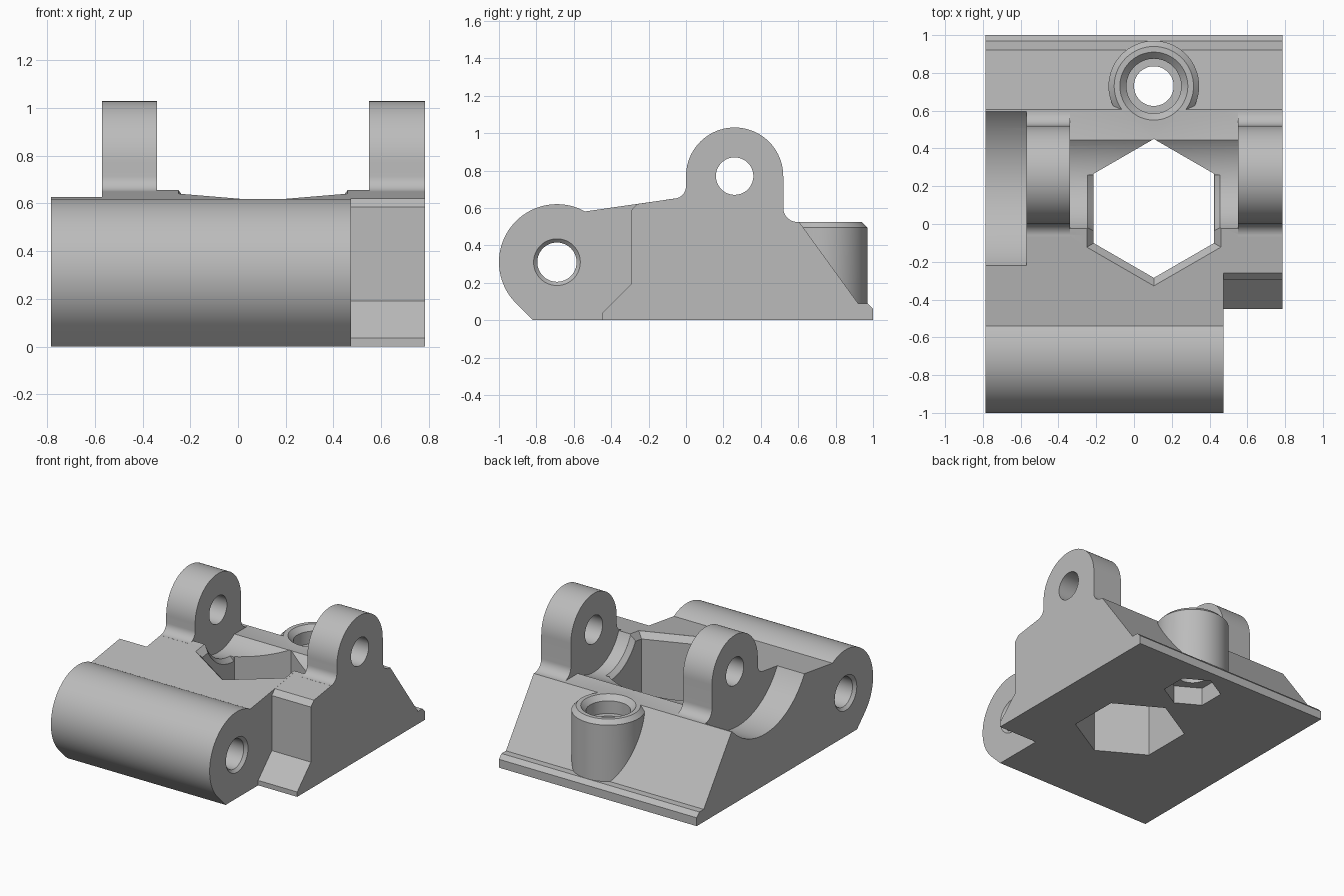
import bpy, bmesh, math
from math import sin, cos, radians, sqrt

cube = bpy.data.objects.get("Cube")
if cube:
    bpy.data.objects.remove(cube, do_unlink=True)

grey = bpy.data.materials.new("plain grey")
grey.use_nodes = True
colour = (0.5, 0.5, 0.5, 1)
grey.diffuse_color = colour
grey.node_tree.nodes["Principled BSDF"].inputs["Base Color"].default_value = colour


def loft(name, loops):
    """Closed solid skinned through matching loops of 3D points."""
    bm = bmesh.new()
    rings = [[bm.verts.new(p) for p in loop] for loop in loops]
    n = len(rings[0])
    for a, b in zip(rings, rings[1:]):
        for i in range(n):
            j = (i + 1) % n
            bm.faces.new((a[i], a[j], b[j], b[i]))
    bm.faces.new(rings[0][::-1])
    bm.faces.new(rings[-1])
    bmesh.ops.recalc_face_normals(bm, faces=bm.faces[:])
    mesh = bpy.data.meshes.new(name)
    bm.to_mesh(mesh)
    bm.free()
    mesh.materials.append(grey)
    obj = bpy.data.objects.new(name, mesh)
    bpy.context.collection.objects.link(obj)
    return obj


def arc(cy, cz, r, start, end, n=32):
    angles = [radians(start + (end - start) * i / n) for i in range(n + 1)]
    return [(cy + r * cos(a), cz + r * sin(a)) for a in angles]


def across(name, profile, x0, x1):
    """Side profile (y, z) extruded along x."""
    return loft(name, [[(x, y, z) for y, z in profile] for x in (x0, x1)])


def lathe(name, centre, stations, axis="z", n=64, turn=0):
    """Stacked rings of (position, radius) along an axis."""
    loops = []
    for pos, r in stations:
        ring = [(centre[0] + r * cos(a), centre[1] + r * sin(a))
                for a in (radians(turn + 360 * i / n) for i in range(n))]
        loops.append([(u, v, pos) if axis == "z" else (pos, u, v) for u, v in ring])
    return loft(name, loops)


def combine(target, tool, operation):
    mod = target.modifiers.new(operation, "BOOLEAN")
    mod.operation, mod.solver, mod.object = operation, "EXACT", tool
    bpy.context.view_layer.update()
    result = target.evaluated_get(bpy.context.evaluated_depsgraph_get())
    mesh = bpy.data.meshes.new_from_object(result)
    target.modifiers.clear()
    target.data = mesh
    bpy.data.objects.remove(tool, do_unlink=True)


SIDE, NOTCH = 0.785, 0.475
BARREL, PIVOT = (-0.69, 0.31), (0.26, 0.77)
BOSS, WINDOW = (0.105, 0.73), (0.105, 0.0825)

# Main block with the hinge barrel along its front
rear = [(0.45, 0.525), (0.605, 0.525), (0.92, 0.09), (0.97, 0.09), (1, 0.06), (1, 0)]
body = across("bracket_body",
              arc(*BARREL, 0.31, 225, 61, 48) + [(-0.02, 0.656)] + rear + [(-0.818, 0)],
              -SIDE, NOTCH)

# Shorter block beside the barrel, with a stepped front
stepped_front = [(-0.45, 0), (-0.45, 0.035), (-0.295, 0.19), (-0.295, 0.585), (-0.26, 0.621)]
combine(body, across("side_block", stepped_front + [(-0.02, 0.656)] + rear, NOTCH, SIDE), "UNION")

# Clearance scoops between the ears and beside the outer ear
combine(body, lathe("middle_scoop", PIVOT, [(-0.34, 0.305), (0.55, 0.305)], "x", 96), "DIFFERENCE")
combine(body, lathe("side_scoop", (0.225, 0.875), [(-1, 0.51), (-0.57, 0.51)], "x", 96), "DIFFERENCE")

# Pair of filleted ears
ear = ([(-0.065, 0.45)] + arc(-0.065, 0.715, 0.065, 270, 360, 10)
       + arc(*PIVOT, 0.26, 180, 0, 40) + arc(0.595, 0.6, 0.075, 180, 270, 10) + [(0.595, 0.45)])
for x0, x1 in ((-0.57, -0.34), (0.55, SIDE)):
    combine(body, across("ear", ear, x0, x1), "UNION")

# Screw boss on the sloping rear
combine(body, lathe("screw_boss", BOSS, [(0.05, 0.24), (0.495, 0.24), (0.525, 0.21)]), "UNION")

# Hexagonal window, then the chamfers round its upper rim
combine(body, lathe("window", WINDOW, [(-0.1, 0.3675), (1.2, 0.3675)], "z", 6, 30), "DIFFERENCE")
rim = []
for r, lift in ((0.3675, -0.045), (0.41, 0), (0.41, 0.1)):
    ring = [(WINDOW[0] + r * cos(radians(a)), WINDOW[1] + r * sin(radians(a)))
            for a in range(30, 390, 60)]
    rim.append([(x, y, 0.659 + 0.146 * y + lift) for x, y in ring])
combine(body, loft("window_chamfer", rim), "DIFFERENCE")
sector = []
for x, r in ((-0.245, 0.305), (-0.215, 0.335), (0.425, 0.335), (0.455, 0.305)):
    sector.append([(x, y, z) for y, z in [PIVOT] + arc(*PIVOT, r, 200, 270, 24)])
combine(body, loft("scoop_chamfer", sector), "DIFFERENCE")

# Holes: barrel pin, ear pin, boss screw and the nut pocket beneath
combine(body, lathe("barrel_hole", BARREL,
                    [(-SIDE - 0.02, 0.145), (-SIDE + 0.02, 0.105),
                     (NOTCH - 0.02, 0.105), (NOTCH + 0.02, 0.145)], "x"), "DIFFERENCE")
combine(body, lathe("ear_hole", PIVOT, [(-1, 0.1), (1, 0.1)], "x"), "DIFFERENCE")
combine(body, lathe("screw_hole", BOSS,
                    [(-0.1, 0.105), (0.4, 0.105), (0.4, 0.145), (0.49, 0.145), (0.56, 0.215)]),
        "DIFFERENCE")
combine(body, lathe("nut_pocket", BOSS, [(-0.1, 0.19), (0.13, 0.19)], "z", 6, 30), "DIFFERENCE")

# Smooth the curved surfaces and keep the edges crisp
bpy.ops.object.select_all(action="DESELECT")
body.select_set(True)
bpy.context.view_layer.objects.active = body
bpy.ops.object.shade_smooth_by_angle(angle=radians(20))
